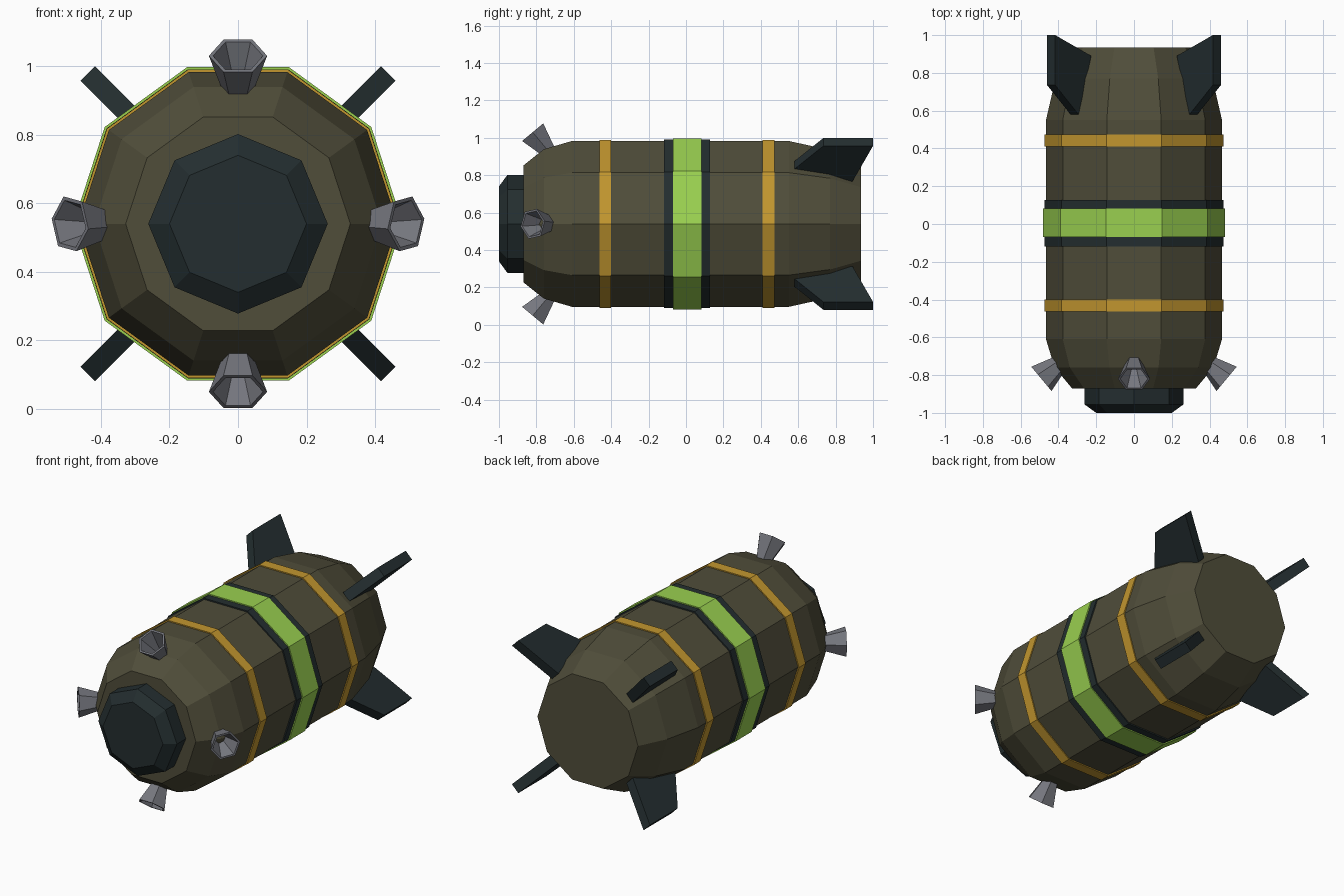
import bpy, bmesh, math
from mathutils import Matrix, Vector

old = bpy.data.objects.get("Cube")
if old:
    bpy.data.objects.remove(old, do_unlink=True)


def material(name, rgb):
    m = bpy.data.materials.new(name)
    m.use_nodes = True
    m.diffuse_color = (*rgb, 1)
    m.node_tree.nodes["Principled BSDF"].inputs["Base Color"].default_value = (*rgb, 1)
    return m


olive = material("olive", (0.080, 0.075, 0.042))
green = material("lime green", (0.32, 0.63, 0.08))
amber = material("amber", (0.54, 0.305, 0.028))
dark = material("dark teal", (0.017, 0.027, 0.029))
grey = material("steel grey", (0.18, 0.185, 0.21))

CENTRE = Matrix.Translation((0, 0, 0.54))
ALONG_Y = CENTRE @ Matrix.Rotation(-math.pi / 2, 4, 'X')


def finish(name, bm, mats, matrix):
    bmesh.ops.recalc_face_normals(bm, faces=bm.faces)
    bm.transform(matrix)
    mesh = bpy.data.meshes.new(name)
    bm.to_mesh(mesh)
    bm.free()
    for m in mats:
        mesh.materials.append(m)
    obj = bpy.data.objects.new(name, mesh)
    bpy.context.collection.objects.link(obj)
    return obj


def lathe(name, profile, sides, mats, matrix=ALONG_Y):
    """Spin (radius, height) points round local z and cap both ends.
    The last cap takes the last material."""
    bm = bmesh.new()
    rings = []
    for r, h in profile:
        angles = [math.tau * i / sides for i in range(sides)]
        rings.append([bm.verts.new((r * math.cos(a), r * math.sin(a), h)) for a in angles])
    for lo, hi in zip(rings, rings[1:]):
        for i in range(sides):
            j = (i + 1) % sides
            bm.faces.new((lo[i], lo[j], hi[j], hi[i]))
    bm.faces.new(rings[0])
    bm.faces.new(rings[-1]).material_index = len(mats) - 1
    return finish(name, bm, mats, matrix)


# Ten-sided hull with bevelled nose and tapered tail
lathe("hull", [(0.328, -0.87), (0.42, -0.76), (0.466, -0.61), (0.466, 0.55),
               (0.415, 0.77), (0.335, 0.935)], 10, [olive])

# Eight-sided nose cap
lathe("nose_cap", [(0.262, -0.86), (0.262, -0.955), (0.2, -1.0)], 8, [dark])

# Raised bands round the hull
for name, r, y0, y1, mat in [("front_band", 0.473, -0.463, -0.4, amber),
                             ("rear_band", 0.473, 0.41, 0.473, amber),
                             ("middle_band_trim", 0.474, -0.118, 0.128, dark),
                             ("middle_band", 0.481, -0.07, 0.083, green)]:
    lathe(name, [(0.44, y0), (r, y0), (r, y1), (0.44, y1)], 10, [mat])

# Four hollow steering nozzles on the front bevel
nozzle = [(0.04, 0), (0.085, 0.15), (0.073, 0.15), (0.022, 0.03)]
for name, turn, roll in [("top", 0, 0), ("left", 90, -20), ("bottom", 180, 0), ("right", -90, 20)]:
    place = (CENTRE @ Matrix.Rotation(math.radians(turn), 4, 'Y')
             @ Matrix.Translation((0, -0.724, 0.375))
             @ Matrix.Rotation(math.radians(39.7), 4, 'X')
             @ Matrix.Rotation(math.radians(roll), 4, 'Z'))
    lathe(name + "_nozzle", nozzle, 6, [grey, amber], place)

# Four swept tail fins on the diagonals
outline = [(0.58, 0.445), (0.735, 0.62), (1.0, 0.62), (0.89, 0.35)]
for name, turn in [("upper_left", 45), ("lower_left", 135),
                   ("lower_right", 225), ("upper_right", 315)]:
    bm = bmesh.new()
    face = bm.faces.new([bm.verts.new((-0.03, y, r)) for y, r in outline])
    grown = bmesh.ops.extrude_face_region(bm, geom=[face])["geom"]
    moved = [v for v in grown if isinstance(v, bmesh.types.BMVert)]
    bmesh.ops.translate(bm, verts=moved, vec=Vector((0.06, 0, 0)))
    finish(name + "_fin", bm, [dark], CENTRE @ Matrix.Rotation(math.radians(turn), 4, 'Y'))
